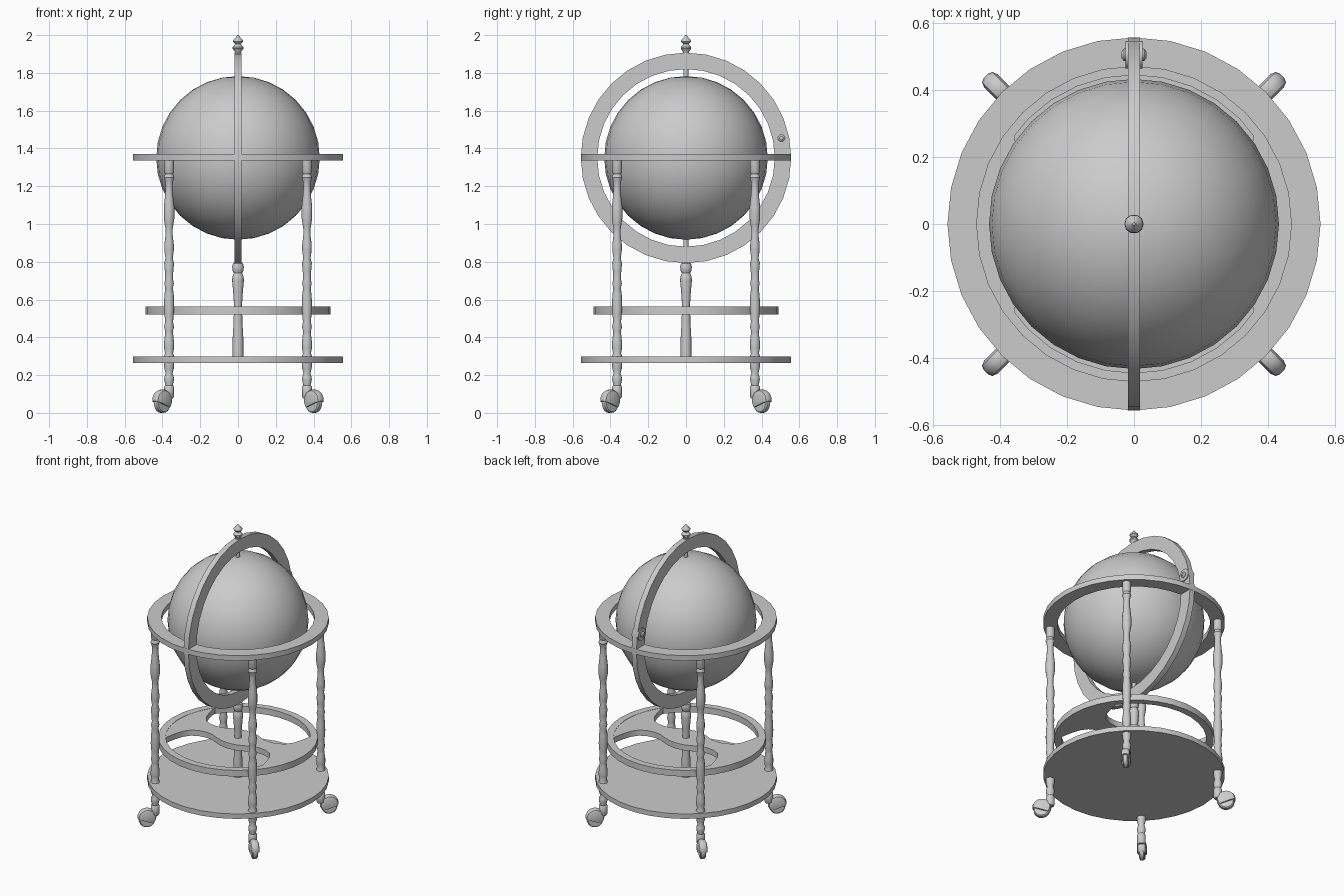
import bpy, bmesh, math
from mathutils import Matrix, Vector

if "Cube" in bpy.data.objects:
    bpy.data.objects.remove(bpy.data.objects["Cube"])


def finish(bm, name, mat=None, angle=35):
    if mat is not None:
        bm.transform(mat)
    bmesh.ops.recalc_face_normals(bm, faces=bm.faces)
    me = bpy.data.meshes.new(name)
    bm.to_mesh(me)
    bm.free()
    ob = bpy.data.objects.new(name, me)
    bpy.context.collection.objects.link(ob)
    bpy.context.view_layer.objects.active = ob
    ob.select_set(True)
    bpy.ops.object.shade_smooth_by_angle(angle=math.radians(angle))
    ob.select_set(False)
    return ob


def lathe_bm(profile, seg, closed=False):
    """Revolve (radius, z) points about z; open profiles get capped ends."""
    bm = bmesh.new()
    rows = [[bm.verts.new((r * math.cos(2 * math.pi * i / seg),
                           r * math.sin(2 * math.pi * i / seg), z)) for i in range(seg)]
            for r, z in profile]
    n = len(rows)
    for k in range(n if closed else n - 1):
        a, b = rows[k], rows[(k + 1) % n]
        for i in range(seg):
            j = (i + 1) % seg
            bm.faces.new((a[i], a[j], b[j], b[i]))
    if not closed:
        bm.faces.new(rows[0])
        bm.faces.new(rows[-1])
    return bm


def lathe(name, profile, seg, mat=None, closed=False, angle=35):
    return finish(lathe_bm(profile, seg, closed), name, mat, angle)


def ring(name, r0, r1, z0, z1, mat=None):
    return lathe(name, [(r0, z0), (r1, z0), (r1, z1), (r0, z1)], 32, mat, True, 20)


CZ = 1.35
side_axis = Matrix.Rotation(math.pi / 2, 4, 'Y')

# Globe ball
bm = bmesh.new()
bmesh.ops.create_uvsphere(bm, u_segments=32, v_segments=16, radius=0.433)
finish(bm, "globe", Matrix.Translation((0, 0, CZ)))

# Upright meridian ring and flat horizon ring
ring("meridian_ring", 0.47, 0.557, -0.018, 0.018, Matrix.Translation((0, 0, CZ)) @ side_axis)
ring("horizon_ring", 0.47, 0.557, 1.335, 1.37)

# Pivot pins and finial
lathe("top_pin", [(0.013, 1.77), (0.013, 1.84)], 12)
lathe("bottom_pin", [(0.013, 0.86), (0.013, 0.93)], 12)
lathe("finial", [(0.015, 1.89), (0.017, 1.912), (0.029, 1.928), (0.029, 1.936), (0.015, 1.952),
                 (0.028, 1.966), (0.026, 1.974), (0.013, 1.986), (0.004, 2.0)], 10)

# Clamp disc and knob on the meridian ring
clamp = Matrix.Translation((0, 0.505, 1.455)) @ side_axis
lathe("clamp_disc", [(0.041, -0.025), (0.041, 0.025)], 20, clamp)
lathe("clamp_knob", [(0.01, -0.037), (0.019, -0.03), (0.019, 0.03), (0.01, 0.037)], 12, clamp)

# Base board and shelf rim
lathe("base_board", [(0.557, 0.265), (0.557, 0.298)], 32, angle=20)
ring("shelf_rim", 0.445, 0.49, 0.52, 0.562)

# Shelf insert: a waisted bar across x with a round hub and flared ends
half = [(0.355, 0.235), (0.345, 0.185), (0.325, 0.125), (0.295, 0.083), (0.25, 0.06),
        (0.2, 0.053), (0.15, 0.06), (0.11, 0.079), (0.06, 0.099)]
top = half + [(0, 0.106)] + [(-x, y) for x, y in reversed(half)]
arc = [(0.455 * math.cos(math.radians(a)), 0.455 * math.sin(math.radians(a)))
       for a in [-38 + 7.6 * i for i in range(11)]]
outline = arc + top
outline += [(-x, -y) for x, y in outline]
bm = bmesh.new()
face = bm.faces.new([bm.verts.new((x, y, 0.522)) for x, y in outline])
res = bmesh.ops.extrude_face_region(bm, geom=[face])
bmesh.ops.translate(bm, verts=[v for v in res["geom"] if isinstance(v, bmesh.types.BMVert)],
                    vec=(0, 0, 0.038))
finish(bm, "shelf_bar")

# Central column
lathe("central_column", [(0.028, 0.29), (0.028, 0.4), (0.025, 0.45), (0.022, 0.53), (0.021, 0.57),
                         (0.025, 0.63), (0.031, 0.7), (0.03, 0.72), (0.022, 0.74),
                         (0.029, 0.755), (0.031, 0.772), (0.027, 0.79), (0.015, 0.8)], 16)

# Turned legs with casters, one at each corner
leg = [(0.019, 0.13), (0.021, 0.15), (0.027, 0.175), (0.026, 0.19), (0.019, 0.21), (0.026, 0.235),
       (0.028, 0.26), (0.028, 0.3), (0.022, 0.315), (0.028, 0.345), (0.028, 0.37), (0.023, 0.41),
       (0.021, 0.43), (0.027, 0.455), (0.022, 0.48), (0.024, 0.51), (0.028, 0.56), (0.026, 0.62),
       (0.021, 0.66), (0.026, 0.685), (0.021, 0.71), (0.023, 0.75), (0.027, 0.79), (0.02, 0.82),
       (0.026, 0.86), (0.026, 0.89), (0.02, 0.94), (0.019, 0.97), (0.024, 1.0), (0.029, 1.03),
       (0.029, 1.09), (0.023, 1.14), (0.019, 1.2), (0.022, 1.225), (0.029, 1.245), (0.022, 1.265),
       (0.027, 1.275), (0.027, 1.34)]
for i, label in enumerate(("back_right", "back_left", "front_left", "front_right")):
    turn = Matrix.Rotation(math.radians(45 + 90 * i), 4, 'Z')
    at_leg = turn @ Matrix.Translation((0.516, 0, 0))
    lathe(label + "_leg", leg, 12, at_leg)
    lathe(label + "_caster_stem", [(0.02, 0.075), (0.027, 0.085), (0.027, 0.138), (0.022, 0.146)],
          12, at_leg)
    # Rounded hood, cut open underneath on a slant
    lying = Matrix.Rotation(math.pi / 2, 4, 'X')
    bm = lathe_bm([(0.036, -0.028), (0.052, -0.022), (0.058, -0.008), (0.058, 0.008),
                   (0.052, 0.022), (0.036, 0.028)], 20)
    bm.transform(Matrix.Translation((0.568, 0, 0.066)) @ lying)
    cut = bmesh.ops.bisect_plane(bm, geom=bm.verts[:] + bm.edges[:] + bm.faces[:],
                                 plane_co=Vector((0.568, 0, 0.042)),
                                 plane_no=Vector((0.35, 0, -1)), clear_outer=True)
    bmesh.ops.holes_fill(bm, edges=[e for e in bm.edges if e.is_boundary], sides=0)
    finish(bm, label + "_caster_hood", turn)
    lathe(label + "_caster_wheel", [(0.044, -0.017), (0.05, -0.011), (0.05, 0.011), (0.044, 0.017)],
          20, turn @ Matrix.Translation((0.568, 0, 0.05)) @ lying)
